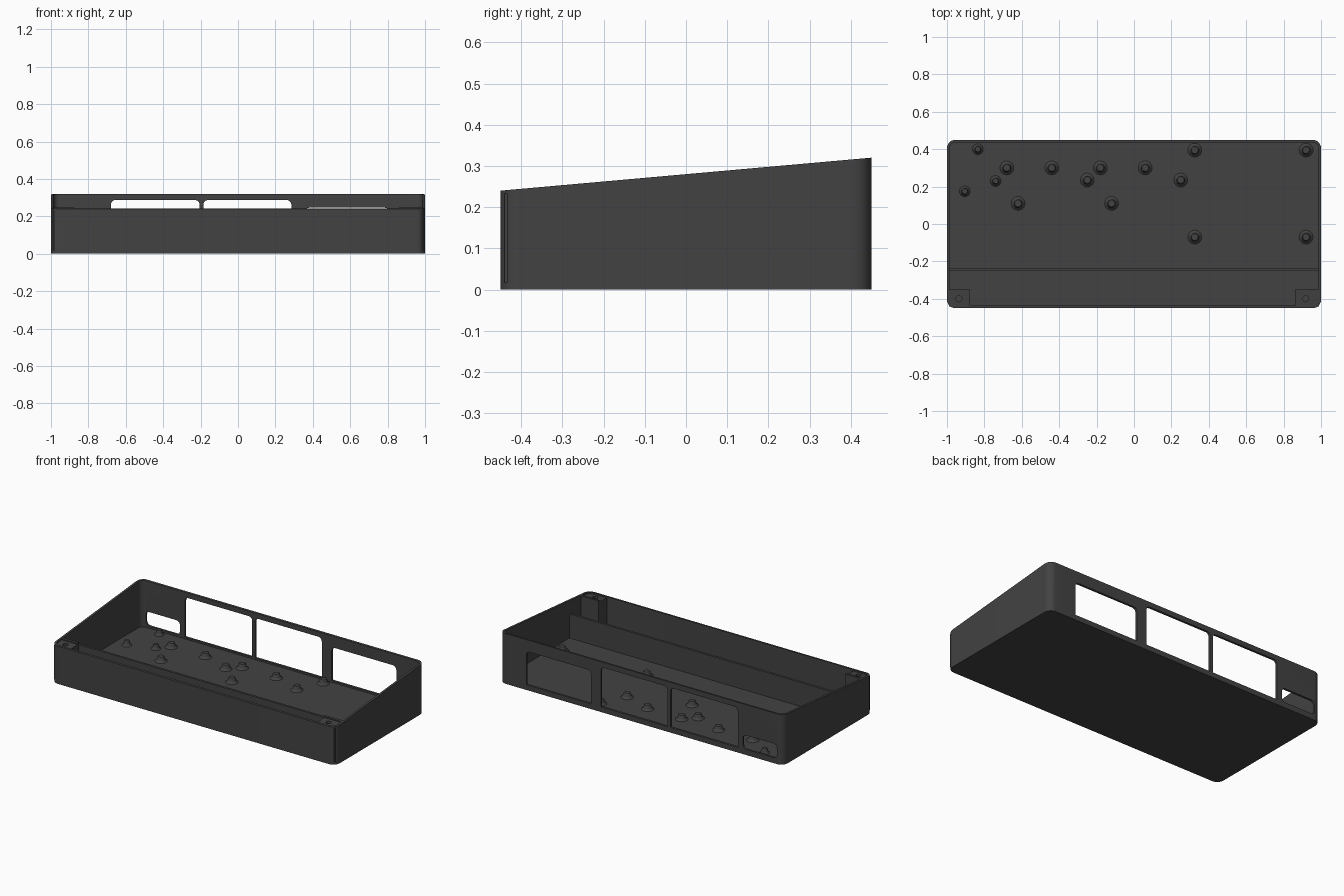
import bpy, bmesh, math
from mathutils import Vector

if "Cube" in bpy.data.objects:
    bpy.data.objects.remove(bpy.data.objects["Cube"])

HX, HY, WALL, FLOOR = 1.0, 0.45, 0.014, 0.022
mat = bpy.data.materials.new("dark grey plastic")
mat.diffuse_color = (0.055, 0.055, 0.055, 1)
mat.use_nodes = True
mat.node_tree.nodes["Principled BSDF"].inputs["Base Color"].default_value = mat.diffuse_color


def rim(y):
    """Height of the sloping rim at depth y."""
    return 0.28 + y * 0.08 / 0.9


def rounded(x0, x1, y0, y1, radii, seg=8):
    """Counter-clockwise rectangle; radii: low-left, low-right, top-right, top-left."""
    pts = []
    corners = [(x0, y0, 1, 1), (x1, y0, -1, 1), (x1, y1, -1, -1), (x0, y1, 1, -1)]
    for k, ((x, y, sx, sy), r) in enumerate(zip(corners, radii)):
        if r == 0:
            pts.append((x, y))
            continue
        for i in range(seg + 1):
            a = math.pi + (k + i / seg) * math.pi / 2
            pts.append((x + sx * r + r * math.cos(a), y + sy * r + r * math.sin(a)))
    return pts


def finish(name, bm, smooth=True):
    bmesh.ops.recalc_face_normals(bm, faces=bm.faces)
    me = bpy.data.meshes.new(name)
    bm.to_mesh(me)
    bm.free()
    me.materials.append(mat)
    ob = bpy.data.objects.new(name, me)
    bpy.context.collection.objects.link(ob)
    bpy.ops.object.select_all(action='DESELECT')
    ob.select_set(True)
    bpy.context.view_layer.objects.active = ob
    if smooth:
        bpy.ops.object.shade_smooth_by_angle(angle=math.radians(35))
    return ob


def prism(name, lower, upper, smooth=True):
    """Closed solid between two matching loops of 3D points."""
    bm = bmesh.new()
    a = [bm.verts.new(p) for p in lower]
    b = [bm.verts.new(p) for p in upper]
    bm.faces.new(a)
    bm.faces.new(b)
    n = len(a)
    for i in range(n):
        j = (i + 1) % n
        bm.faces.new((a[i], a[j], b[j], b[i]))
    return finish(name, bm, smooth)


def cut(ob, cutter):
    m = ob.modifiers.new("cut", 'BOOLEAN')
    m.operation, m.solver, m.object = 'DIFFERENCE', 'EXACT', cutter
    bpy.ops.object.select_all(action='DESELECT')
    bpy.context.view_layer.objects.active = ob
    ob.select_set(True)
    bpy.ops.object.modifier_apply(modifier=m.name)
    bpy.data.objects.remove(cutter)


# Wedge tray: outer and inner rounded walls, sloping rim, floor
bm = bmesh.new()
outer = rounded(-HX, HX, -HY, HY, [0.045] * 4)
inner = rounded(-HX + WALL, HX - WALL, -HY + WALL, HY - WALL, [0.045 - WALL] * 4)
loops = [[bm.verts.new((x, y, 0)) for x, y in outer],
         [bm.verts.new((x, y, rim(y))) for x, y in outer],
         [bm.verts.new((x, y, rim(y))) for x, y in inner],
         [bm.verts.new((x, y, FLOOR)) for x, y in inner]]
bm.faces.new(loops[0])
bm.faces.new(loops[3])
for a, b in zip(loops, loops[1:]):
    for i in range(len(a)):
        j = (i + 1) % len(a)
        bm.faces.new((a[i], a[j], b[j], b[i]))
tray = finish("tray", bm)

# Connector openings in the back wall
R = 0.025
for x0, x1, z0, z1, radii in [
        (-0.68, -0.205, 0.033, 0.287, (0, 0, R, R)),
        (-0.185, 0.285, 0.033, 0.287, (0, 0, R, R)),
        (0.355, 0.81, 0.033, 0.246, (0, 0, R, R)),
        (-0.955, -0.715, 0.035, 0.125, (R, R, R, R))]:
    loop = rounded(x0, x1, z0, z1, radii)
    cut(tray, prism("opening_cutter", [(x, HY - 0.03, z) for x, z in loop],
                    [(x, HY + 0.05, z) for x, z in loop], False))
bpy.ops.object.shade_smooth_by_angle(angle=math.radians(35))


def block(name, x0, x1, y0, y1, z0, top):
    pts = rounded(x0, x1, y0, y1, [0] * 4)
    return prism(name, [(x, y, z0) for x, y in pts], [(x, y, top(y)) for x, y in pts], False)


# Low divider across the tray
block("divider", -HX + 0.008, HX - 0.008, -0.25, -0.235, FLOOR - 0.005, lambda y: 0.175)

# Front corner posts with screw holes, each with a raised bar behind it
for side, x0, x1, hx in [("left", -0.99, -0.877, -0.936), ("right", 0.861, 0.99, 0.918)]:
    post = block(side + "_corner_post", x0, x1, -0.44, -0.364, FLOOR - 0.005,
                 lambda y: rim(y) - 0.008)
    ring = [(hx + 0.016 * math.cos(i * math.pi / 8), -0.40 + 0.016 * math.sin(i * math.pi / 8))
            for i in range(16)]
    cut(post, prism("screw_cutter", [(x, y, 0.15) for x, y in ring],
                    [(x, y, 0.4) for x, y in ring], False))
    block(side + "_post_bar", x0, x1, -0.365, -0.35, FLOOR - 0.005, lambda y: rim(y) - 0.001)


def standoff(x, y, s):
    """Flared mounting peg turned around its axis."""
    prof = [(0.040, -0.002), (0.034, 0.002), (0.027, 0.008), (0.023, 0.016),
            (0.022, 0.026), (0.018, 0.031)]
    n = 24
    bm = bmesh.new()
    rings = [[bm.verts.new((x + r * s * math.cos(2 * math.pi * i / n),
                            y + r * s * math.sin(2 * math.pi * i / n), FLOOR + h))
              for i in range(n)] for r, h in prof]
    for a, b in zip(rings, rings[1:]):
        for i in range(n):
            j = (i + 1) % n
            bm.faces.new((a[i], a[j], b[j], b[i]))
    bm.faces.new(rings[0])
    bm.faces.new(rings[-1])
    finish("standoff", bm)


# Board standoffs: wide pegs and narrow pegs
for x, y in [(-0.68, 0.30), (-0.62, 0.11), (-0.44, 0.30), (-0.18, 0.30), (-0.25, 0.235),
             (-0.12, 0.11), (0.06, 0.30), (0.25, 0.235), (0.325, 0.395), (0.92, 0.395),
             (0.325, -0.07), (0.92, -0.07)]:
    standoff(x, y, 1.0)
for x, y in [(-0.835, 0.40), (-0.74, 0.23), (-0.905, 0.175)]:
    standoff(x, y, 0.78)
